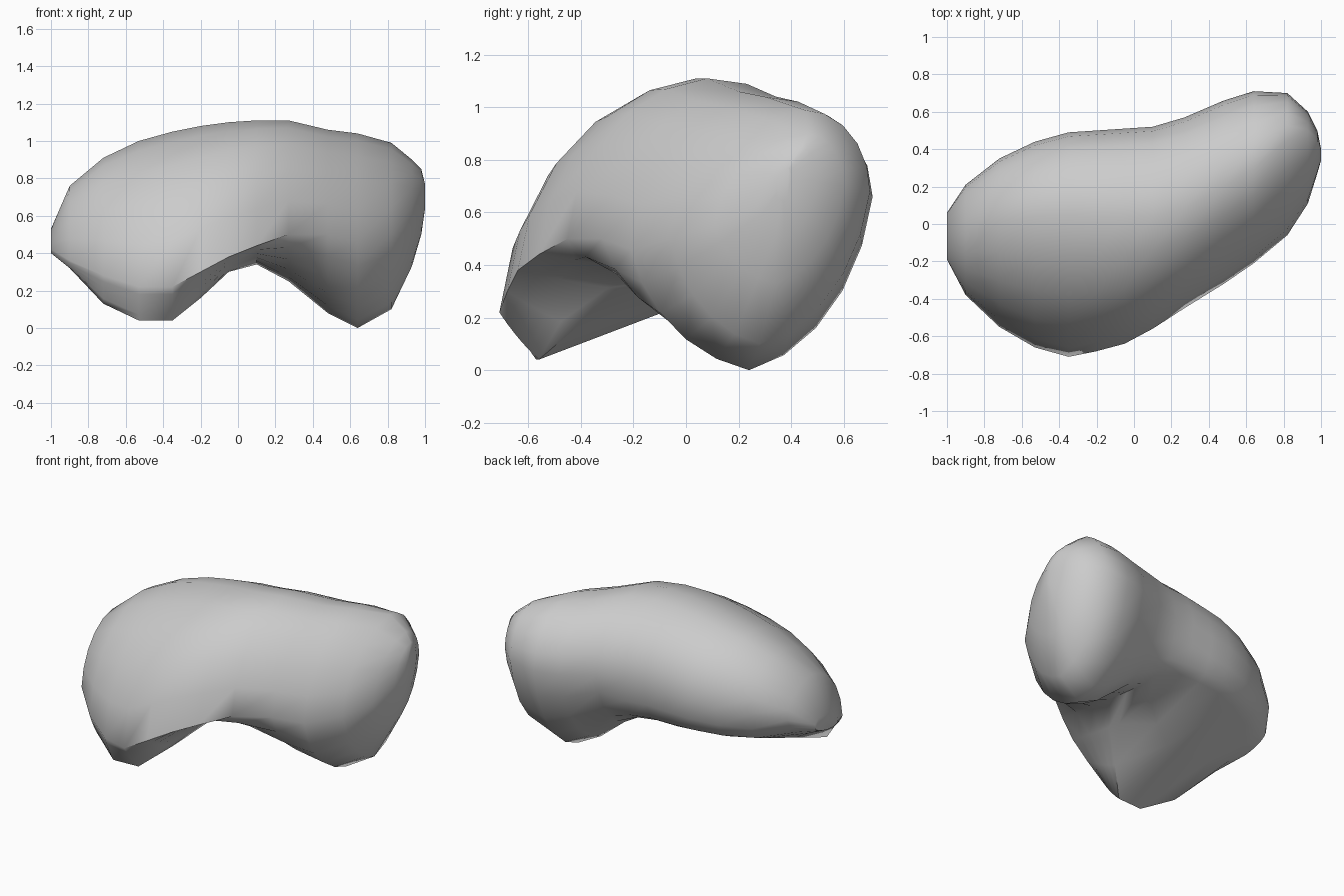
import bpy
import bmesh
from math import cos, sin, pi, radians

default_cube = bpy.data.objects.get("Cube")
if default_cube:
    bpy.data.objects.remove(default_cube, do_unlink=True)

QUARTER_STEPS = 5
LIP_STEPS = 3

# Cross-sections along x, in hundredths of a unit:
# x, front (y, z), back (y, z), bottom (y, z), top (y, z),
# and under the arch the lip (y, z) where the back turns to the underside
SECTIONS = [
    (-100, (-19, 42), (6, 47), (-14, 40), (-5, 53)),
    (-90, (-38, 36), (21, 55), (-30, 32), (-6, 76)),
    (-72, (-55, 28), (35, 60), (-47, 13), (2, 91), (20, 38)),
    (-53, (-66, 22), (44, 62), (-57, 4), (4, 100), (30, 38)),
    (-35, (-71, 22), (49, 64), (-56, 4), (5, 105), (36, 39)),
    (-20, (-68, 30), (50, 66), (-42, 16), (4, 108), (38, 39)),
    (-5, (-64, 38), (51, 68), (-20, 30), (4, 110), (38, 39)),
    (10, (-56, 44), (52, 68), (22, 34), (4, 111), (38, 37)),
    (27, (-45, 50), (57, 68), (27, 25), (8, 111)),
    (48, (-32, 50), (66, 66), (22, 8), (20, 106)),
    (64, (-21, 46), (71, 66), (24, 0), (30, 104)),
    (82, (-6, 50), (70, 68), (28, 10), (45, 99)),
    (93, (11, 55), (60, 70), (34, 33), (46, 90)),
    (98, (27, 62), (50, 72), (37, 50), (44, 85)),
    (100, (34, 68), (40, 72), (37, 64), (39, 77)),
]


def arc(start, end, vertical_start, roundness=1.0, steps=QUARTER_STEPS):
    """Quarter ellipse from start to end; roundness 0 makes it a straight line."""
    points = []
    for step in range(steps):
        t = step / steps
        slow, fast = 1 - cos(t * pi / 2), sin(t * pi / 2)
        blends = (slow, fast) if vertical_start else (fast, slow)
        points.append([a + (b - a) * (t + (blend - t) * roundness)
                       for a, b, blend in zip(start, end, blends)])
    return points


def section_outline(front, back, bottom, top, lip=None):
    outline = arc(front, top, True, 0.88) + arc(top, back, False)
    if lip:
        outline += arc(back, lip, True, steps=LIP_STEPS)
        outline += arc(lip, bottom, False, 0, QUARTER_STEPS - LIP_STEPS)
        return outline + arc(bottom, front, False, 0.15)
    return outline + arc(back, bottom, True, 0.75) + arc(bottom, front, False, 0.7)


def flat_material(name, colour):
    material = bpy.data.materials.new(name)
    material.use_nodes = True
    material.diffuse_color = colour
    for node in material.node_tree.nodes:
        if node.type == 'BSDF_PRINCIPLED':
            node.inputs["Base Color"].default_value = colour
    return material


# Bent bean body, lofted through the sections and capped at both ends
bm = bmesh.new()
rings = []
for x, *extremes in SECTIONS:
    outline = section_outline(*extremes)
    rings.append([bm.verts.new((x / 100, y / 100, z / 100)) for y, z in outline])

for ring, following in zip(rings, rings[1:]):
    count = len(ring)
    for i in range(count):
        j = (i + 1) % count
        bm.faces.new((ring[i], ring[j], following[j], following[i]))
bm.faces.new(rings[0])
bm.faces.new(rings[-1])
bmesh.ops.recalc_face_normals(bm, faces=bm.faces)

mesh = bpy.data.meshes.new("bean_body")
bm.to_mesh(mesh)
bm.free()
mesh.materials.append(flat_material("light grey", (0.6, 0.6, 0.6, 1)))

body = bpy.data.objects.new("bean_body", mesh)
bpy.context.collection.objects.link(body)

# Smooth skin with only the hard creases kept sharp
bpy.ops.object.select_all(action='DESELECT')
body.select_set(True)
bpy.context.view_layer.objects.active = body
bpy.ops.object.shade_smooth_by_angle(angle=radians(50))
